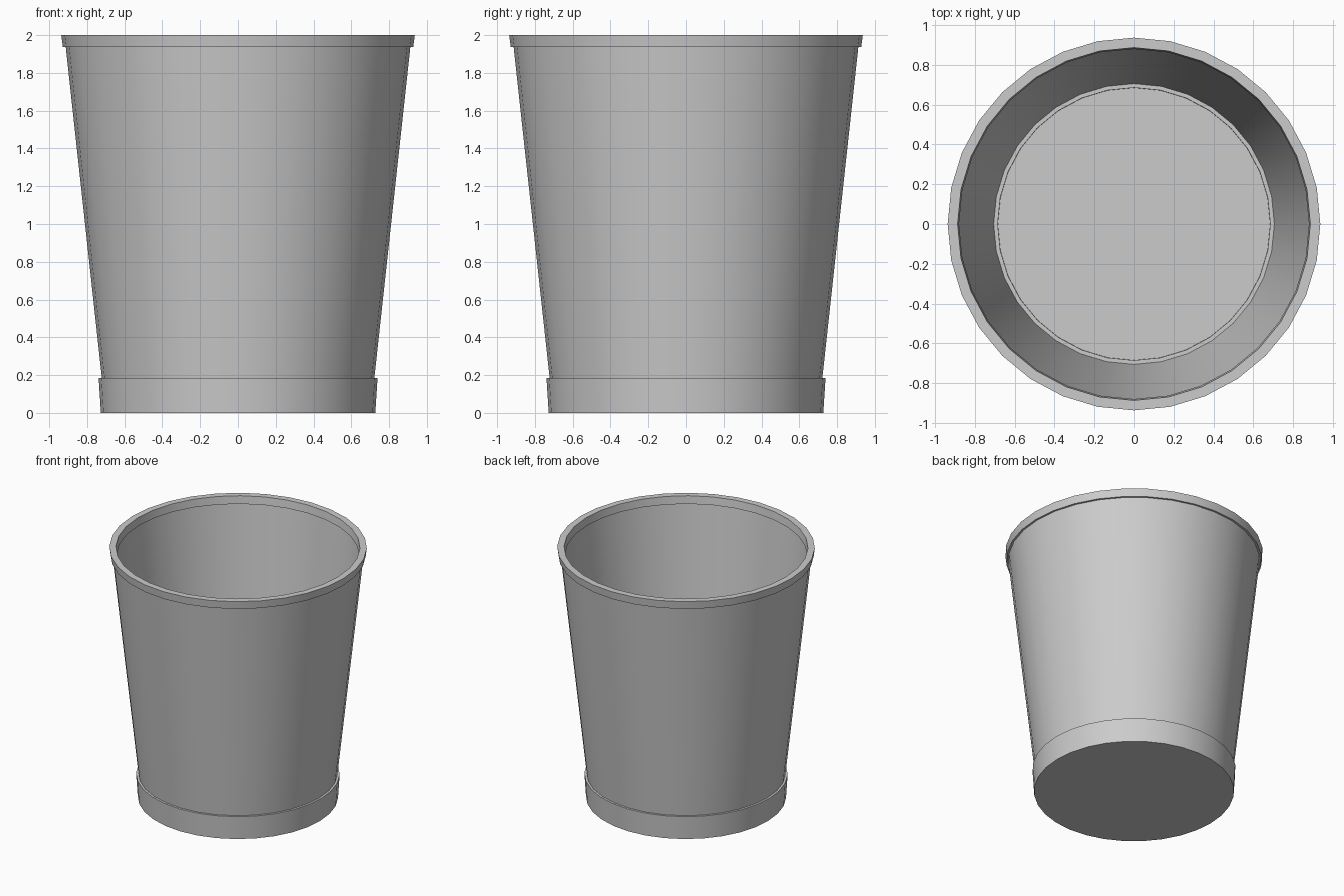
import bpy
import bmesh
import math

SEGMENTS = 32

cube = bpy.data.objects.get("Cube")
if cube:
    bpy.data.objects.remove(cube, do_unlink=True)

# Single light grey material
grey = bpy.data.materials.new("light_grey")
grey.use_nodes = True
colour = (0.6, 0.6, 0.6, 1.0)
grey.diffuse_color = colour
bsdf = grey.node_tree.nodes["Principled BSDF"]
bsdf.inputs["Base Color"].default_value = colour
bsdf.inputs["Roughness"].default_value = 0.6


def lathe(name, profile, closed):
    """Spin a (radius, z) profile about z; open profiles are capped at both ends."""
    bm = bmesh.new()
    rings = []
    for r, z in profile:
        ring = []
        for i in range(SEGMENTS):
            a = 2 * math.pi * i / SEGMENTS
            ring.append(bm.verts.new((r * math.cos(a), r * math.sin(a), z)))
        rings.append(ring)
    pairs = list(zip(rings, rings[1:]))
    if closed:
        pairs.append((rings[-1], rings[0]))
    else:
        bm.faces.new(rings[0][::-1])
        bm.faces.new(rings[-1])
    for low, high in pairs:
        for i in range(SEGMENTS):
            j = (i + 1) % SEGMENTS
            bm.faces.new((low[i], low[j], high[j], high[i]))
    bmesh.ops.recalc_face_normals(bm, faces=bm.faces)
    mesh = bpy.data.meshes.new(name)
    bm.to_mesh(mesh)
    bm.free()
    mesh.materials.append(grey)
    obj = bpy.data.objects.new(name, mesh)
    bpy.context.collection.objects.link(obj)
    bpy.ops.object.select_all(action='DESELECT')
    obj.select_set(True)
    bpy.context.view_layer.objects.active = obj
    bpy.ops.object.shade_smooth_by_angle(angle=math.radians(30))
    return obj


# Base: flared foot band with a shallow recessed floor inside
lathe("base", [(0.727, 0.0), (0.739, 0.185), (0.685, 0.185), (0.684, 0.17)], False)

# Thin tapered wall, its ends tucked into the base and the rim
lathe("wall", [(0.721, 0.175), (0.914, 1.95), (0.896, 1.95), (0.704, 0.175)], True)

# Rim band, thicker than the wall on both sides
lathe("rim", [(0.928, 1.938), (0.936, 2.0), (0.886, 2.0), (0.879, 1.938)], True)
